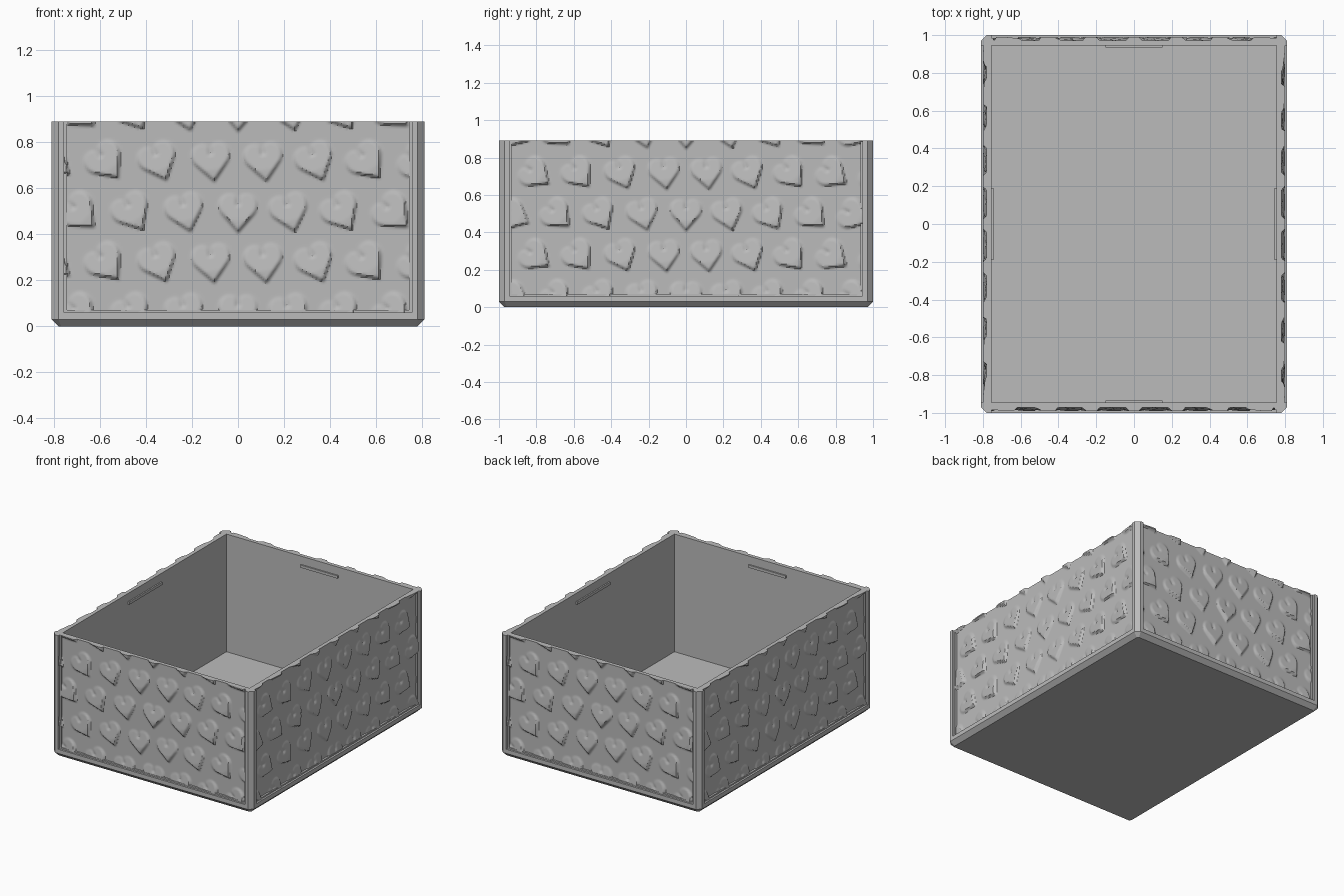
import bpy, bmesh
from math import sin, cos, pi, sqrt, hypot
from mathutils import Matrix, Vector

if "Cube" in bpy.data.objects:
    bpy.data.objects.remove(bpy.data.objects["Cube"])

HX, HY, TOP = 0.81, 1.0, 0.89      # outer half sizes and height
WALL, CUT, RIM = 0.055, 0.03, 0.06  # wall thickness, chamfer, rim height
RECESS = 0.028                      # depth of the panels behind the posts

gray = bpy.data.materials.new("matte_gray")
gray.use_nodes = True
COLOR = (0.5, 0.5, 0.5, 1)
gray.diffuse_color = COLOR
gray.node_tree.nodes["Principled BSDF"].inputs["Base Color"].default_value = COLOR


def finish(name, bm, normals=True):
    if normals:
        bmesh.ops.recalc_face_normals(bm, faces=bm.faces)
    mesh = bpy.data.meshes.new(name)
    bm.to_mesh(mesh)
    bm.free()
    mesh.materials.append(gray)
    obj = bpy.data.objects.new(name, mesh)
    bpy.context.collection.objects.link(obj)
    return obj


def loft(name, rings):
    """Closed solid through rings of equal point count."""
    bm = bmesh.new()
    loops = [[bm.verts.new(p) for p in ring] for ring in rings]
    for a, b in zip(loops, loops[1:]):
        for i in range(len(a)):
            j = (i + 1) % len(a)
            bm.faces.new((a[i], a[j], b[j], b[i]))
    bm.faces.new(loops[0][::-1])
    bm.faces.new(loops[-1])
    return finish(name, bm)


def box(name, lo, hi, turn=None):
    ring = [(lo[0], lo[1]), (hi[0], lo[1]), (hi[0], hi[1]), (lo[0], hi[1])]
    obj = loft(name, [[(x, y, z) for x, y in ring] for z in (lo[2], hi[2])])
    if turn:
        obj.data.transform(turn)
    return obj


def octagon(inset, cut, z):
    x, y = HX - inset, HY - inset
    return [(x, cut - y, z), (x, y - cut, z), (x - cut, y, z), (cut - x, y, z),
            (-x, y - cut, z), (-x, cut - y, z), (cut - x, -y, z), (x - cut, -y, z)]


def smooth(t):
    t = min(max(t, 0), 1)
    return t * t * (3 - 2 * t)


def heart_distance(x, y):
    """Signed distance to a unit heart with its tip at the origin."""
    x = abs(x)
    if x + y > 1:
        return hypot(x - 0.25, y - 0.75) - sqrt(2) / 4
    m = max(x + y, 0) / 2
    d = min(hypot(x, y - 1), hypot(x - m, y - m))
    return d if x > y else -d


def relief(u, z):
    """Height of the heart pattern, tilting more towards the panel ends."""
    best = 0
    row = round((z - 0.04) / 0.22)
    for r in (row - 1, row, row + 1):
        shift = 0 if r % 2 == 0 else 0.5
        col = round(u / 0.227 - shift)
        for c in (col - 1, col, col + 1):
            cu, cz = (c + shift) * 0.227, 0.045 + r * 0.22
            du, dz = u - cu, z - cz
            if hypot(du, dz) > 0.14:
                continue
            a = 1.2 * abs(cu)
            x = du * cos(a) + dz * sin(a)
            y = -du * sin(a) + dz * cos(a)
            edge = smooth(-heart_distance(x / 0.145, (y + 0.085) / 0.165) / 0.09)
            fade = min(max((0.105 - y) / 0.13, 0), 1)
            notch = 1 - smooth((y - 0.035) / 0.01) * (1 - smooth(abs(x) / 0.018))
            best = max(best, edge * fade * notch)
    return 0.018 * best


def heart_panel(name, half, depth, turn):
    """Grid facing -y, raised by the pattern, closed back along the top."""
    step = 0.0085
    nu, nz = round(2 * half / step), round((TOP - RIM) / step)
    bm = bmesh.new()
    rows = []
    for j in range(nz + 2):
        z = RIM + (TOP - RIM) * min(j / nz, 1)
        line = []
        for i in range(nu + 1):
            u = -half + 2 * half * i / nu
            out = relief(u, z) if j <= nz else -0.01
            line.append(bm.verts.new(turn @ Vector((u, -depth - out, z))))
        rows.append(line)
    for a, b in zip(rows, rows[1:]):
        for i in range(nu):
            bm.faces.new((a[i], a[i + 1], b[i + 1], b[i]))
    obj = finish(name, bm, normals=False)
    bpy.ops.object.select_all(action='DESELECT')
    obj.select_set(True)
    bpy.context.view_layer.objects.active = obj
    bpy.ops.object.shade_smooth_by_angle(angle=pi / 5)


# Chamfered floor plate
loft("floor", [octagon(CUT, 0.012, 0), octagon(0, CUT, CUT)])

# Four corner posts with a chamfered outer edge
for sx in (-1, 1):
    for sy in (-1, 1):
        plan = [(0, WALL), (0, CUT), (CUT, 0), (WALL, 0), (WALL, WALL)]
        loft(("right" if sx < 0 else "left") + ("_front" if sy < 0 else "_back") + "_post",
             [[(sx * (HX - a), sy * (HY - b), z) for a, b in plan] for z in (CUT, TOP)])

# Four sides: wall, lower rim, stepped lip, heart panel and inner grip
for k, side in enumerate(("front", "left", "back", "right")):
    turn = Matrix.Rotation(k * pi / 2, 4, 'Z')
    half, depth = (HX, HY) if k % 2 == 0 else (HY, HX)
    w = half - WALL
    grip = 0.15 if k % 2 == 0 else 0.19
    box(side + "_wall", (-w, -depth + RECESS + 0.004, CUT), (w, -depth + WALL, TOP), turn)
    box(side + "_rim", (-w, -depth, CUT), (w, -depth + WALL, RIM), turn)
    lip = -depth + 0.014
    back = -depth + RECESS + 0.01
    box(side + "_lower_lip", (-w, lip, RIM), (w, back, RIM + 0.01), turn)
    for s, end in ((-1, "right"), (1, "left")):
        xs = sorted((s * w, s * (w - 0.012)))
        box(side + "_" + end + "_lip", (xs[0], lip, RIM), (xs[1], back, TOP), turn)
    heart_panel(side + "_heart_panel", w, depth - RECESS, turn)
    box(side + "_grip", (-grip, -depth + WALL - 0.005, 0.81),
        (grip, -depth + WALL + 0.01, 0.83), turn)
